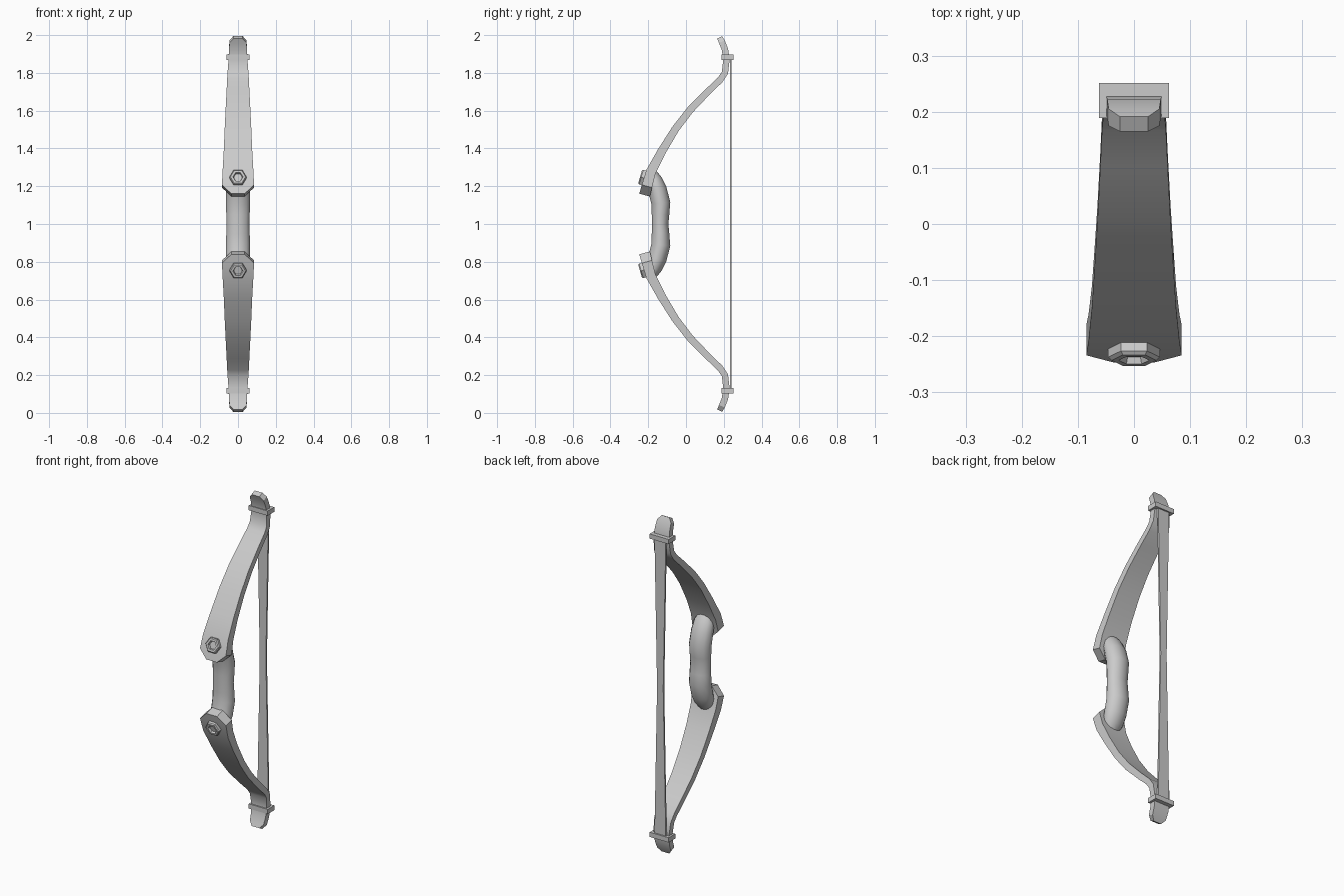
import bpy, bmesh, math
from mathutils import Vector, Matrix

if "Cube" in bpy.data.objects:
    bpy.data.objects.remove(bpy.data.objects["Cube"], do_unlink=True)

MID = 1.0  # height of the mirror plane

grey = bpy.data.materials.new("plain_grey")
grey.use_nodes = True
grey.diffuse_color = (0.6, 0.6, 0.6, 1)
grey.node_tree.nodes["Principled BSDF"].inputs["Base Color"].default_value = (0.6, 0.6, 0.6, 1)


def finish(name, bm, angle=30, mirror=True):
    """Turn a bmesh into a shaded object, mirrored about the grip centre."""
    bmesh.ops.recalc_face_normals(bm, faces=bm.faces)
    bmesh.ops.translate(bm, verts=bm.verts, vec=(0, 0, -MID))
    mesh = bpy.data.meshes.new(name)
    bm.to_mesh(mesh)
    bm.free()
    mesh.materials.append(grey)
    obj = bpy.data.objects.new(name, mesh)
    obj.location.z = MID
    bpy.context.collection.objects.link(obj)
    if mirror:
        mod = obj.modifiers.new("Mirror", 'MIRROR')
        mod.use_axis = (False, False, True)
    bpy.ops.object.select_all(action='DESELECT')
    obj.select_set(True)
    bpy.context.view_layer.objects.active = obj
    bpy.ops.object.shade_smooth_by_angle(angle=math.radians(angle))
    return obj


def loft(bm, rings, cap_start=True, cap_end=True):
    """Skin a list of equal-sized point rings."""
    loops = [[bm.verts.new(p) for p in ring] for ring in rings]
    n = len(loops[0])
    for a, b in zip(loops, loops[1:]):
        for i in range(n):
            j = (i + 1) % n
            bm.faces.new((a[i], a[j], b[j], b[i]))
    if cap_start:
        bm.faces.new(loops[0])
    if cap_end:
        bm.faces.new(loops[-1])


def path_normals(path):
    """Unit vectors across a y-z path, pointing to the back."""
    out = []
    for i in range(len(path)):
        a, b = path[max(i - 1, 0)], path[min(i + 1, len(path) - 1)]
        out.append(Vector((0, b[1] - a[1], a[0] - b[0])).normalized())
    return out


# Limbs: y, z, half width, thickness along the recurved path
limb = [(-.219, 1.153, .035, .058), (-.207, 1.20, .085, .056),
        (-.185, 1.278, .081, .052), (-.13, 1.382, .075, .045),
        (-.056, 1.503, .07, .040), (.021, 1.603, .065, .038),
        (.116, 1.701, .06, .035), (.18, 1.762, .057, .034),
        (.206, 1.80, .055, .034), (.214, 1.87, .05, .034),
        (.206, 1.925, .048, .034), (.19, 1.965, .045, .033),
        (.178, 1.988, .025, .03)]
rings = []
for (y, z, w, t), n in zip(limb, path_normals(limb)):
    c = Vector((0, y, z))
    rings.append([c + Vector((sx * w, 0, 0)) + n * (sy * t / 2)
                  for sx, sy in ((-1, -1), (1, -1), (1, 1), (-1, 1))])
bm = bmesh.new()
loft(bm, rings)
finish("limbs", bm)

# Grip: y, z, half width, half depth from the centre to the upper end
grip = [(-.137, 1.0, .062, .045), (-.135, 1.05, .064, .048),
        (-.133, 1.11, .066, .052), (-.152, 1.185, .065, .051),
        (-.172, 1.235, .06, .045), (-.187, 1.268, .045, .034)]
normals = path_normals(grip)
normals[0] = Vector((0, 1, 0))
rings = []
SIDES = 12
for (y, z, w, d), n in zip(grip, normals):
    ring = []
    for i in range(SIDES):
        a = math.tau * (i + .5) / SIDES
        ring.append(Vector((w * math.cos(a), y, z)) + n * (d * math.sin(a)))
    rings.append(ring)
bm = bmesh.new()
loft(bm, rings, cap_start=False)
finish("grip", bm, 50)

# Hexagonal bolts with recessed sockets, square to the limb face
bm = bmesh.new()
axis = Vector((0, -.96, .28)).normalized()
up = Vector((0, .28, .96)).normalized()
base = Vector((0, -.196, 1.236))
rings = []
for height, radius in ((0, .046), (.043, .046), (.049, .04), (.049, .027), (.037, .023)):
    rings.append([base + axis * height
                  + Vector((radius * math.cos(math.tau * i / 6), 0, 0))
                  + up * (radius * math.sin(math.tau * i / 6)) for i in range(6)])
loft(bm, rings)
finish("bolts", bm, 20)

# String clamps around the limb tips
bm = bmesh.new()
bmesh.ops.create_cube(bm, size=1, matrix=Matrix.Translation((0, .22, 1.883))
                      @ Matrix.Diagonal((.124, .062, .028, 1)))
finish("string_clamps", bm)

# Flat string, narrowest at the middle
bm = bmesh.new()
rings = [[(sx * w, .237 + sy * .005, z)
          for sx, sy in ((-1, -1), (1, -1), (1, 1), (-1, 1))]
         for z, w in ((MID, .02), (1.88, .037))]
loft(bm, rings, cap_start=False)
finish("string", bm)
